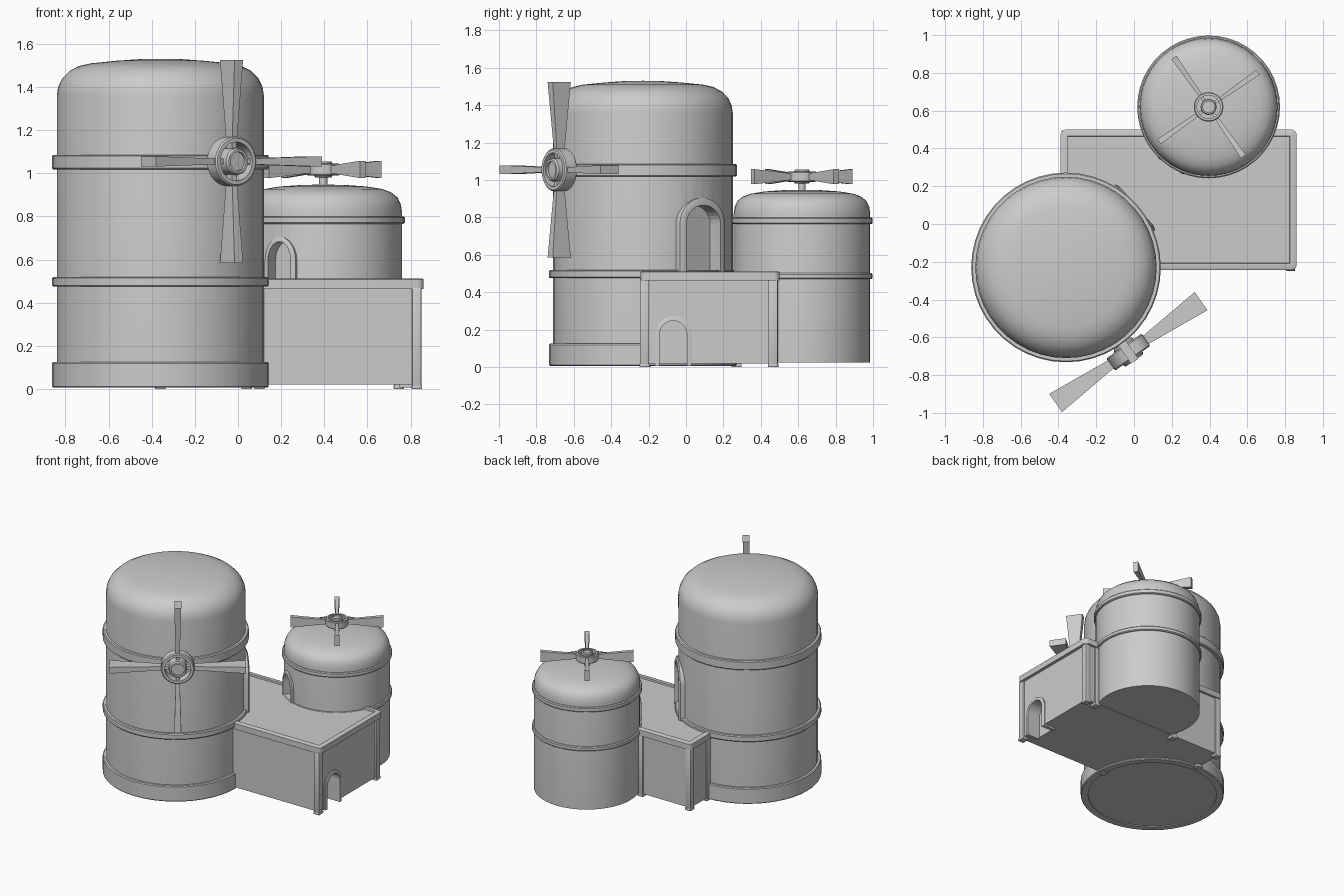
import bpy, bmesh, math
from mathutils import Matrix, Vector

if "Cube" in bpy.data.objects:
    bpy.data.objects.remove(bpy.data.objects["Cube"])

SEG = 44


def finish(bm, name, mat=None, smooth=True):
    bmesh.ops.remove_doubles(bm, verts=bm.verts, dist=1e-5)
    bmesh.ops.recalc_face_normals(bm, faces=bm.faces)
    me = bpy.data.meshes.new(name)
    if mat:
        bm.transform(mat)
    bm.to_mesh(me)
    bm.free()
    ob = bpy.data.objects.new(name, me)
    bpy.context.collection.objects.link(ob)
    if smooth:
        bpy.ops.object.select_all(action='DESELECT')
        ob.select_set(True)
        bpy.context.view_layer.objects.active = ob
        bpy.ops.object.shade_smooth_by_angle(angle=math.radians(32))
    return ob


def lathe(name, prof, mat=None, closed=False, seg=SEG):
    """Spin (radius, z) points around the local z axis."""
    bm = bmesh.new()
    vs = [bm.verts.new((r, 0, z)) for r, z in prof]
    pairs = list(zip(vs, vs[1:])) + ([(vs[-1], vs[0])] if closed else [])
    es = [bm.edges.new(p) for p in pairs]
    bmesh.ops.spin(bm, geom=vs + es, cent=(0, 0, 0), axis=(0, 0, 1),
                   angle=2 * math.pi, steps=seg, use_duplicate=False)
    return finish(bm, name, mat)


def band(name, r0, r1, z0, z1, mat, b=0.006):
    return lathe(name, [(r0, z0), (r1 - b, z0), (r1, z0 + b), (r1, z1 - b),
                        (r1 - b, z1), (r0, z1)], mat, closed=True)


def box(name, x0, x1, y0, y1, z0, z1, bevel=0.0):
    bm = bmesh.new()
    m = Matrix.Translation(((x0 + x1) / 2, (y0 + y1) / 2, (z0 + z1) / 2)) \
        @ Matrix.Diagonal((x1 - x0, y1 - y0, z1 - z0, 1))
    bmesh.ops.create_cube(bm, size=1, matrix=m)
    if bevel:
        bmesh.ops.bevel(bm, geom=list(bm.edges), offset=bevel, segments=2,
                        profile=0.5, affect='EDGES')
    return finish(bm, name, smooth=bool(bevel))


def arch(w, h, rise, n=14):
    """Open arch outline: up the right side, over, down the left side."""
    pts = [(w, 0)]
    for i in range(n + 1):
        a = math.pi * i / n
        pts.append((w * math.cos(a), h - rise + rise * math.sin(a)))
    return pts + [(-w, 0)]


def doorway(name, wall, pos, ang, w, h, rise, t, out, depth):
    """Raised arched frame plus a recess cut into the wall."""
    n = Vector((math.cos(ang), math.sin(ang), 0))
    u = Vector((-n.y, n.x, 0))
    m = Matrix((u, (0, 0, 1), n)).transposed().to_4x4()
    m.translation = pos
    outer, inner = arch(w, h, rise), arch(w - t, h - t, max(rise - t, 0.02))
    mid = arch(w - t * 0.5, h - t * 0.5, rise - t * 0.5)
    # frame: cross-section steps outward in the middle
    bm = bmesh.new()
    rows = [[bm.verts.new((x, y, z)) for x, y in pts] for pts, z in
            ((outer, -depth), (outer, out * 0.6), (mid, out), (inner, out), (inner, -depth))]
    k = len(rows)
    for j in range(k):
        a, b = rows[j], rows[(j + 1) % k]
        for i in range(len(a) - 1):
            bm.faces.new((a[i], a[i + 1], b[i + 1], b[i]))
    for i in (0, -1):
        bm.faces.new([r[i] for r in rows])
    finish(bm, name + "_frame", m)
    # recess
    bm = bmesh.new()
    a = [bm.verts.new((x, y, -depth)) for x, y in inner]
    b = [bm.verts.new((x, y, 0.15)) for x, y in inner]
    bm.faces.new(a)
    bm.faces.new(b)
    for i in range(len(a)):
        j = (i + 1) % len(a)
        bm.faces.new((a[i], a[j], b[j], b[i]))
    cut = finish(bm, name + "_cutter", m, smooth=False)
    cut.hide_render = True
    cut.hide_viewport = False
    mod = wall.modifiers.new("recess", 'BOOLEAN')
    mod.operation, mod.object, mod.solver = 'DIFFERENCE', cut, 'EXACT'
    bpy.ops.object.select_all(action='DESELECT')
    bpy.context.view_layer.objects.active = wall
    wall.select_set(True)
    bpy.ops.object.modifier_apply(modifier=mod.name)
    bpy.data.objects.remove(cut)


def fan(name, m, shaft):
    """Four flared blades around a ringed hub, axis along local z."""
    lathe(name + "_ring", [(0.09, -0.04), (0.108, -0.04), (0.115, -0.033), (0.115, 0.033),
                           (0.108, 0.04), (0.09, 0.04)], m, True, 28)
    lathe(name + "_hub", [(0, -0.055), (0.055, -0.055), (0.062, -0.045), (0.062, 0.045),
                          (0.055, 0.055), (0.044, 0.055), (0.044, 0.04), (0, 0.04)], m, seg=24)
    lathe(name + "_shaft", [(0, -shaft), (0.028, -shaft), (0.028, -0.04), (0, -0.04)], m, seg=16)
    bm = bmesh.new()
    for q in range(4):
        rot = Matrix.Rotation(q * math.pi / 2, 4, 'Z')
        ends = [[bm.verts.new(rot @ Vector((x, sy * t, sz * d)))
                 for sy, sz in ((-1, -1), (1, -1), (1, 1), (-1, 1))]
                for x, t, d in ((0.05, 0.012, 0.02), (0.47, 0.024, 0.059))]
        for e in ends:
            bm.faces.new(e)
        for i in range(4):
            j = (i + 1) % 4
            bm.faces.new((ends[0][i], ends[0][j], ends[1][j], ends[1][i]))
    finish(bm, name + "_blades", m, smooth=False)


# Large tower
big = Matrix.Translation((-0.36, -0.23, 0))
tower = lathe("large_tower", [(0, 0.012), (0.48, 0.012), (0.48, 1.36), (0.474, 1.40), (0.455, 1.44),
                              (0.42, 1.475), (0.375, 1.498), (0.32, 1.51), (0.2, 1.522),
                              (0.1, 1.529), (0, 1.531)], big)
band("large_tower_base", 0.45, 0.502, 0.006, 0.125, big)
band("large_tower_lower_band", 0.47, 0.502, 0.475, 0.52, big)
band("large_tower_upper_band", 0.47, 0.502, 1.018, 1.086, big)

# Small tower
small = Matrix.Translation((0.395, 0.62, 0))
tower2 = lathe("small_tower", [(0, 0.024), (0.365, 0.024), (0.365, 0.82), (0.36, 0.855), (0.345, 0.888),
                               (0.315, 0.912), (0.275, 0.927), (0.2, 0.939), (0.1, 0.946),
                               (0, 0.948)], small)
band("small_tower_lower_band", 0.35, 0.378, 0.47, 0.502, small)
band("small_tower_upper_band", 0.35, 0.378, 0.765, 0.8, small)

# Low block joining the towers
block = box("block_walls", -0.375, 0.838, -0.235, 0.482, 0.02, 0.48)
bm = bmesh.new()
bmesh.ops.create_cube(bm, size=1, matrix=Matrix.Translation((0.236, 0.128, 0.486))
                      @ Matrix.Diagonal((1.25, 0.745, 0.044, 1)))
up = [e for e in bm.edges if abs(e.verts[0].co.z - e.verts[1].co.z) > 0.01]
bmesh.ops.bevel(bm, geom=up, offset=0.03, segments=4, profile=0.5, affect='EDGES')
bm.faces.ensure_lookup_table()
bm.normal_update()
top = [f for f in bm.faces if f.normal.z > 0.9]
bmesh.ops.inset_region(bm, faces=top, thickness=0.008, depth=0.004)
bmesh.ops.inset_region(bm, faces=top, thickness=0.028)
bmesh.ops.inset_region(bm, faces=top, thickness=0.002, depth=-0.012)
finish(bm, "block_roof")

# Posts at the block corners and beside the towers
for i, (x, y) in enumerate(((0.829, -0.222), (0.829, 0.465), (0.745, 0.468),
                            (0.04, 0.468), (-0.36, 0.468), (-0.36, 0.27), (0.1, -0.215))):
    box("post_%d" % (i + 1), x - 0.022, x + 0.022, y - 0.025, y + 0.025, 0, 0.47, 0.007)
    box("post_foot_%d" % (i + 1), x - 0.024, x + 0.024, y - 0.027, y + 0.027, 0, 0.018, 0.004)

# Doorways
doorway("block_door", block, Vector((0.838, -0.068, 0.006)), 0, 0.098, 0.266, 0.098, 0.025, 0.012, 0.09)
a = math.radians(41)
doorway("large_tower_door", tower, Vector((-0.36 + 0.47 * math.cos(a), -0.23 + 0.47 * math.sin(a), 0.495)),
        a, 0.16, 0.41, 0.14, 0.04, 0.025, 0.06)
a = math.radians(237)
doorway("small_tower_door", tower2, Vector((0.395 + 0.358 * math.cos(a), 0.62 + 0.358 * math.sin(a), 0.49)),
        a, 0.085, 0.215, 0.11, 0.022, 0.016, 0.05)

# Fans
n = Vector((math.cos(math.radians(-55)), math.sin(math.radians(-55)), 0))
z = Vector((0, 0, 1))
m = Matrix((z, n.cross(z), n)).transposed().to_4x4()
m.translation = (-0.03, -0.678, 1.055)
fan("wall_fan", m, 0.1)
fan("roof_fan", Matrix.Translation((0.395, 0.62, 1.018)) @ Matrix.Rotation(math.radians(35), 4, 'Z')
    @ Matrix.Scale(0.68, 4), 0.12)
